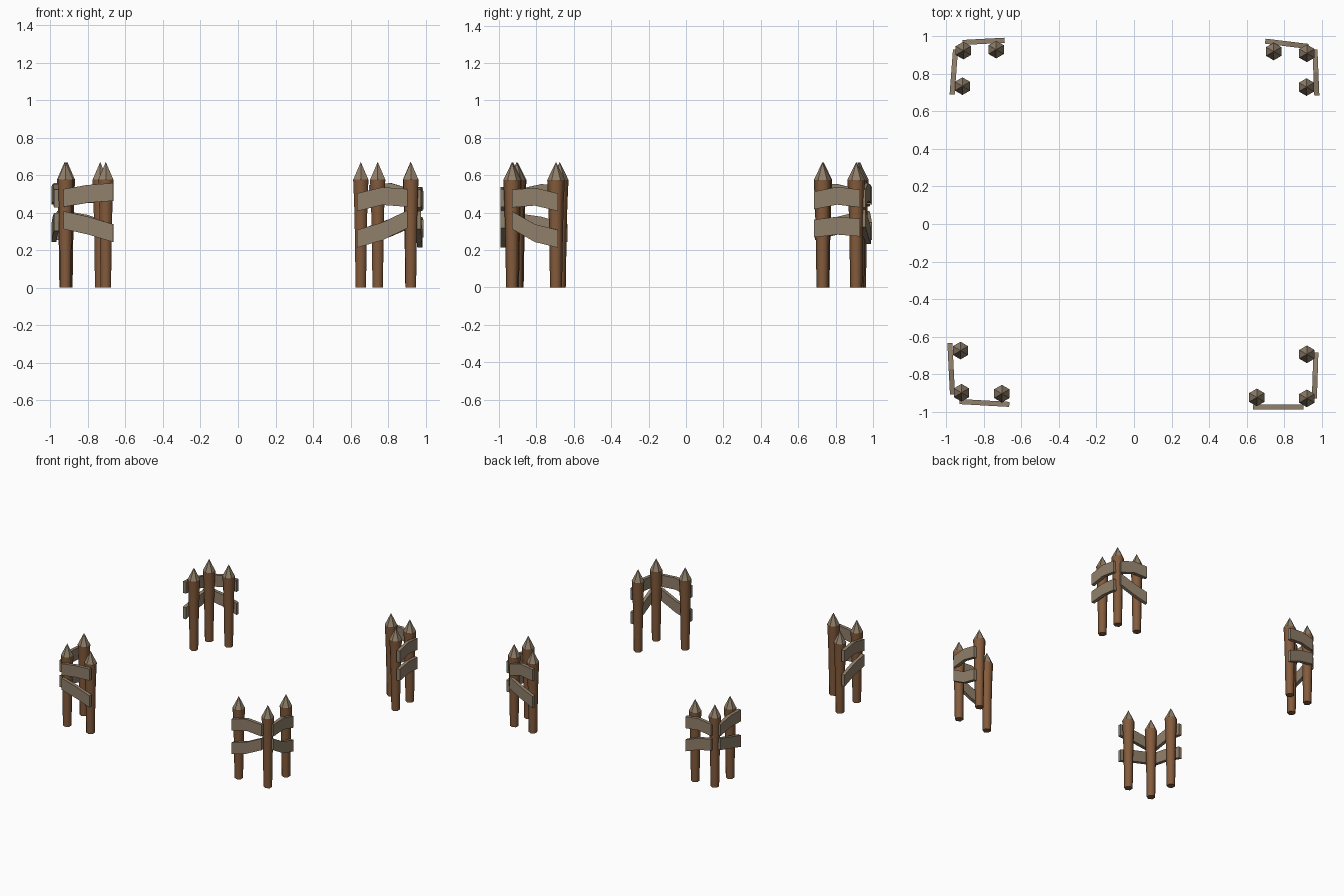
import bpy
import bmesh
from math import radians
from mathutils import Vector

default_cube = bpy.data.objects.get("Cube")
if default_cube:
    bpy.data.objects.remove(default_cube, do_unlink=True)


def make_material(name, color):
    material = bpy.data.materials.new(name)
    material.use_nodes = True
    material.diffuse_color = color
    material.node_tree.nodes["Principled BSDF"].inputs["Base Color"].default_value = color
    return material


bark = make_material("brown bark", (0.23, 0.105, 0.045, 1))
cut_wood = make_material("pale weathered wood", (0.28, 0.215, 0.145, 1))

SIDES = 6
SHOULDER = 0.575
TIP = 0.67
PLANK_HEIGHT = 0.095
PLANK_THICKNESS = 0.027


def finish(bm, name, material, smooth=False):
    """Turn a bmesh into a named object with one material."""
    bmesh.ops.recalc_face_normals(bm, faces=bm.faces)
    mesh = bpy.data.meshes.new(name)
    bm.to_mesh(mesh)
    bm.free()
    mesh.materials.append(material)
    obj = bpy.data.objects.new(name, mesh)
    bpy.context.collection.objects.link(obj)
    if smooth:
        bpy.ops.object.select_all(action='DESELECT')
        obj.select_set(True)
        bpy.context.view_layer.objects.active = obj
        bpy.ops.object.shade_smooth_by_angle(angle=radians(65))
    return obj


def ring(bm, x, y, z, radius):
    """Six-sided loop of vertices, with one corner facing the back."""
    circle = bmesh.ops.create_circle(bm, segments=SIDES, radius=radius)["verts"]
    bmesh.ops.translate(bm, verts=circle, vec=(x, y, z))
    return circle


def bridge(bm, lower, upper):
    for i in range(len(lower)):
        j = (i + 1) % len(lower)
        bm.faces.new((lower[i], lower[j], upper[j], upper[i]))


def stake(name, x, y):
    """Log that widens upward, with a carved pyramid point."""
    bm = bmesh.new()
    rings = [ring(bm, x, y, z, r) for z, r in
             ((0, 0.032), (0.3, 0.037), (0.45, 0.041), (SHOULDER, 0.047))]
    for lower, upper in zip(rings, rings[1:]):
        bridge(bm, lower, upper)
    bm.faces.new(rings[0])
    finish(bm, name + "_log", bark, smooth=True)

    bm = bmesh.new()
    base = ring(bm, x, y, SHOULDER, 0.047)
    apex = bm.verts.new((x, y, TIP))
    for i in range(SIDES):
        bm.faces.new((base[i], base[(i + 1) % SIDES], apex))
    finish(bm, name + "_point", cut_wood)


def plank(name, start, end, heights):
    """Board bent at its middle, swept through three box sections."""
    start, end = Vector(start), Vector(end)
    along = (end - start).normalized()
    half = Vector((-along.y, along.x)) * PLANK_THICKNESS / 2
    bm = bmesh.new()
    sections = []
    for step, z in enumerate(heights):
        centre = start.lerp(end, step / 2)
        corners = ((1, -1), (1, 1), (-1, 1), (-1, -1))
        sections.append([bm.verts.new((*(centre + half * side),
                                       z + up * PLANK_HEIGHT / 2))
                         for side, up in corners])
    for first, second in zip(sections, sections[1:]):
        bridge(bm, first, second)
    bm.faces.new(sections[0])
    bm.faces.new(sections[-1])
    finish(bm, name, cut_wood)


# Stakes of each corner: the corner one, then one along x and one along y
stakes = {
    "front_right": ((-0.92, -0.9), (-0.705, -0.905), (-0.925, -0.675)),
    "front_left": ((0.922, -0.93), (0.655, -0.925), (0.922, -0.695)),
    "back_left": ((0.922, 0.91), (0.745, 0.92), (0.92, 0.73)),
    "back_right": ((-0.91, 0.925), (-0.735, 0.93), (-0.915, 0.735)),
}
for corner, places in stakes.items():
    for part, (x, y) in zip(("corner", "end", "side"), places):
        stake(f"{corner}_{part}_stake", x, y)

# Planks: near end, far end, then centre heights of the upper and lower board
planks = {
    "front_right_end": ((-0.93, -0.947), (-0.665, -0.962),
                        (0.478, 0.5, 0.51), (0.36, 0.33, 0.29)),
    "front_right_side": ((-0.968, -0.91), (-0.982, -0.635),
                         (0.475, 0.505, 0.49), (0.35, 0.33, 0.29)),
    "front_left_end": ((0.905, -0.977), (0.635, -0.977),
                       (0.478, 0.488, 0.455), (0.365, 0.3, 0.26)),
    "front_left_side": ((0.962, -0.93), (0.97, -0.685),
                        (0.475, 0.485, 0.455), (0.36, 0.29, 0.26)),
    "back_left_end": ((0.93, 0.947), (0.7, 0.975),
                      (0.475, 0.51, 0.5), (0.37, 0.32, 0.28)),
    "back_left_side": ((0.965, 0.93), (0.975, 0.685),
                       (0.475, 0.49, 0.465), (0.32, 0.33, 0.315)),
    "back_right_end": ((-0.915, 0.968), (-0.69, 0.98),
                       (0.48, 0.5, 0.49), (0.36, 0.34, 0.3)),
    "back_right_side": ((-0.952, 0.93), (-0.97, 0.69),
                        (0.475, 0.505, 0.51), (0.36, 0.33, 0.3)),
}
for name, (near, far, upper, lower) in planks.items():
    plank(name + "_upper_plank", near, far, upper)
    plank(name + "_lower_plank", near, far, lower)
